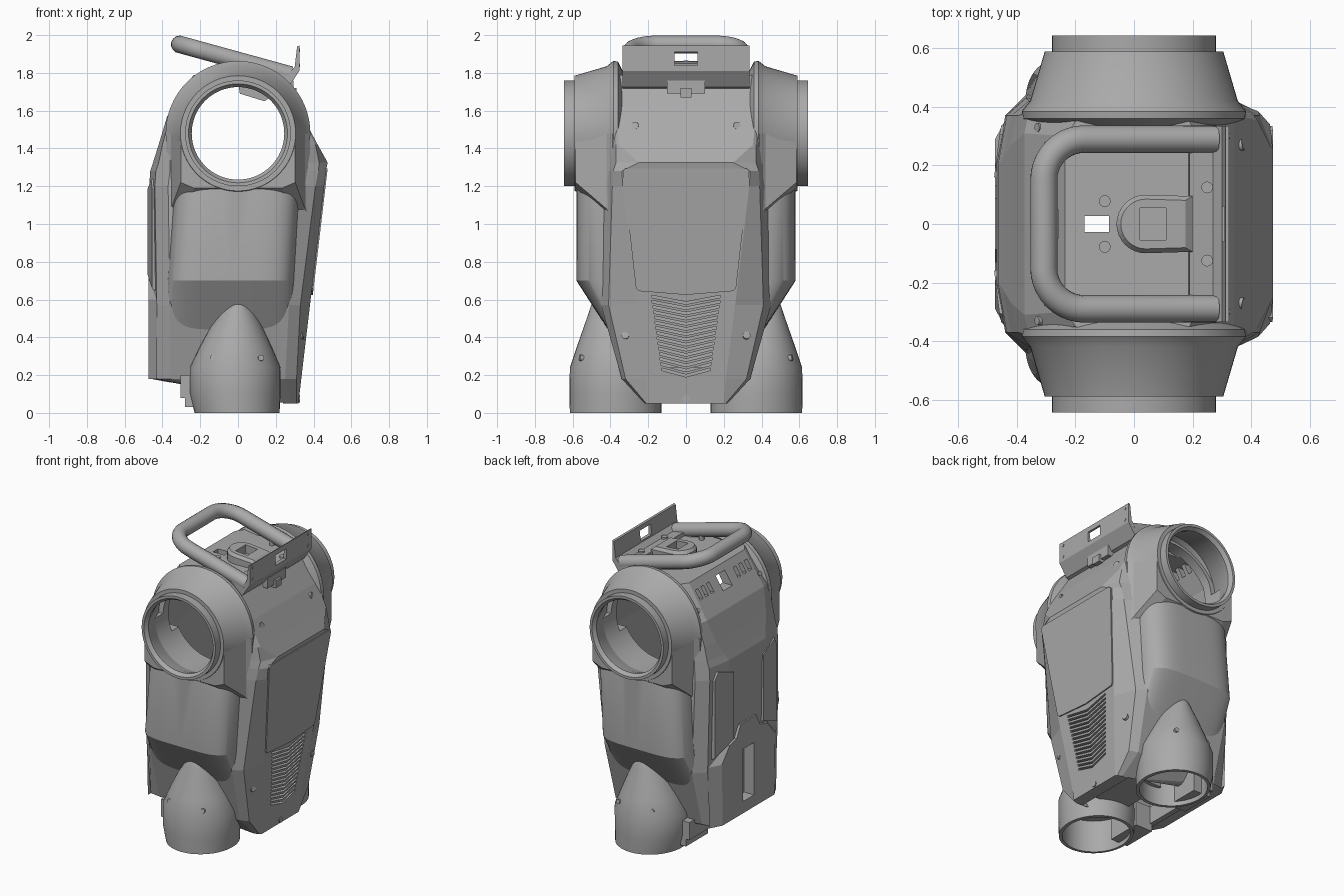
import bpy, bmesh, math
from mathutils import Vector

old = bpy.data.objects.get("Cube")
if old:
    bpy.data.objects.remove(old)

grey = bpy.data.materials.new("shell_grey")
grey.use_nodes = True
grey.diffuse_color = (0.4, 0.4, 0.4, 1)
grey.node_tree.nodes["Principled BSDF"].inputs["Base Color"].default_value = (0.4, 0.4, 0.4, 1)


def finish(name, bm, smooth=False):
    bmesh.ops.recalc_face_normals(bm, faces=bm.faces)
    me = bpy.data.meshes.new(name)
    bm.to_mesh(me)
    bm.free()
    me.materials.append(grey)
    ob = bpy.data.objects.new(name, me)
    bpy.context.collection.objects.link(ob)
    if smooth:
        soften(ob)
    return ob


def soften(ob):
    bpy.ops.object.select_all(action="DESELECT")
    ob.select_set(True)
    bpy.context.view_layer.objects.active = ob
    bpy.ops.object.shade_smooth_by_angle(angle=math.radians(26))


def loft(name, rings, smooth=False, closed=False):
    """Bridge equal-length rings of points, capping the ends unless closed."""
    bm = bmesh.new()
    rows = [[bm.verts.new(p) for p in r] for r in rings]
    n = len(rows[0])
    for a, b in list(zip(rows, rows[1:])) + ([(rows[-1], rows[0])] if closed else []):
        for i in range(n):
            j = (i + 1) % n
            bm.faces.new((a[i], a[j], b[j], b[i]))
    if not closed:
        bm.faces.new(rows[0])
        bm.faces.new(rows[-1])
    return finish(name, bm, smooth)


def along_y(pts, a, b):
    return [[(x, y, z) for x, z in pts] for y in (a, b)]


def along_x(pts, a, b):
    return [[(x, y, z) for y, z in pts] for x in (a, b)]


def box(x0, x1, y0, y1, z0, z1):
    return along_y([(x0, z0), (x1, z0), (x1, z1), (x0, z1)], y0, y1)


def disc(name, pos, axis, r, depth, n=16):
    q = Vector(axis).to_track_quat("Z", "Y")
    rings = [[Vector(pos) + q @ Vector((r * math.cos(t), r * math.sin(t), h))
              for t in (2 * math.pi * i / n for i in range(n))] for h in (-depth, depth)]
    return loft(name, rings, True)


def cut(ob, cutter):
    mod = ob.modifiers.new("cut", "BOOLEAN")
    mod.operation, mod.solver, mod.object = "DIFFERENCE", "EXACT", cutter
    bpy.context.view_layer.update()
    ev = ob.evaluated_get(bpy.context.evaluated_depsgraph_get())
    me = bpy.data.meshes.new_from_object(ev)
    ob.modifiers.clear()
    ob.data = me
    bpy.data.objects.remove(cutter)


def chest_x(z):
    return 0.32 + (z - 0.05) * 0.118


# Torso shell: front edge, front corner, side, back corner, back edge per height
def section(z, front, corner, side, back_corner, back):
    (s1, s2, sy) = side
    half = [front, corner, (s1, sy), (s2, sy), back_corner, back]
    return [(x, y, z) for x, y in half] + [(x, -y, z) for x, y in reversed(half)]


torso = loft("torso_shell", [
    section(0.05, (0.32, 0.2), (0.31, 0.21), (0.28, 0.25, 0.22), (0.24, 0.21), (0.23, 0.2)),
    section(0.18, (0.335, 0.21), (0.31, 0.32), (0.25, -0.36, 0.34), (-0.43, 0.33), (-0.46, 0.25)),
    section(0.57, (0.381, 0.26), (0.33, 0.41), (0.27, -0.36, 0.45), (-0.43, 0.38), (-0.46, 0.22)),
    section(1.2, (0.456, 0.335), (0.41, 0.39), (0.33, -0.37, 0.43), (-0.44, 0.37), (-0.47, 0.2)),
    section(1.28, (0.465, 0.34), (0.425, 0.385), (0.335, -0.36, 0.42), (-0.435, 0.37), (-0.465, 0.2)),
    section(1.325, (0.475, 0.25), (0.43, 0.37), (0.335, -0.36, 0.42), (-0.42, 0.37), (-0.45, 0.22)),
    section(1.42, (0.422, 0.355), (0.41, 0.37), (0.34, -0.35, 0.41), (-0.4, 0.37), (-0.42, 0.27)),
    section(1.57, (0.342, 0.37), (0.335, 0.38), (0.3, -0.32, 0.4), (-0.36, 0.38), (-0.375, 0.31)),
    section(1.79, (0.2, 0.33), (0.19, 0.35), (0.16, -0.18, 0.36), (-0.2, 0.35), (-0.235, 0.3))])
cut(torso, loft("cavity", [
    [(b, -y, z), (f, -y, z), (f, y, z), (b, y, z)] for z, b, f, y in
    ((-0.1, -0.36, 0.2, 0.17), (0.18, -0.36, 0.27, 0.27), (0.57, -0.38, 0.33, 0.36),
     (1.3, -0.38, 0.4, 0.36), (1.56, -0.3, 0.28, 0.34), (1.74, -0.2, 0.15, 0.3))]))
for s in (1, -1):
    cut(torso, disc("bore", (0, s * 0.38, 1.48), (0, 1, 0), 0.285, 0.1, n=64))

# Chevron vents through the chest
for i in range(15):
    z = 0.19 + i * 0.0275
    w = 0.13 + i * 0.0038
    vee = [(-w, z + 0.035), (0, z), (w, z + 0.035), (w, z + 0.048), (0, z + 0.013), (-w, z + 0.048)]
    cut(torso, loft("vent_cutter", along_x(vee, 0.22, 0.55)))

# Deck slot and the windows in the rear slope
cut(torso, loft("deck_slot", box(-0.17, -0.085, -0.027, 0.027, 1.6, 2)))
cut(torso, loft("rear_window", along_x([(-0.05, 1.66), (0.05, 1.66), (0.05, 1.75), (-0.05, 1.75)], -0.5, -0.17)))
for s in (1, -1):
    for y in (0.13, 0.19, 0.25):
        cut(torso, loft("rear_slit", along_x(
            [(s * y, 1.68), (s * (y + 0.03), 1.68), (s * (y + 0.03), 1.74), (s * y, 1.74)], -0.5, -0.2)))

# Chest access panel with a pointed lower edge
outline = [(-0.335, 1.28), (-0.32, 1.295), (0.32, 1.295), (0.335, 1.28), (0.265, 0.66), (0.25, 0.645),
           (0, 0.625), (-0.25, 0.645), (-0.265, 0.66)]
loft("chest_panel", [[(chest_x(z) + d, y, z) for y, z in outline] for d in (-0.02, 0.008)])

# Lower back block with a central recess, and shallow ribs above it
block = [(0.33, 0.18), (0.34, 0.6), (0.24, 0.7), (0.15, 0.72), (0.1, 0.8)]
block = block + [(-y, z) for y, z in reversed(block)]
back_block = loft("back_block", [[(-0.43, y * 1.1, z) for y, z in block], [(-0.475, y * 0.85, z) for y, z in block]])
slot = [(-0.06, 0.26), (0.06, 0.26), (0.06, 0.62), (-0.06, 0.62)]
for part in (back_block, torso):
    cut(part, loft("slot_cutter", along_x(slot, -0.6, -0.4)))
for s in (1, -1):
    rib = [(0.14, 0.72), (0.36, 0.64), (0.36, 1.2), (0.32, 1.25), (0.14, 1.2)]
    loft("back_rib", [[(-0.42, s * y, z) for y, z in rib],
                      [(-0.478 + max(0, y - 0.2) * 0.15, s * (0.24 + (y - 0.24) * 0.8), 0.95 + (z - 0.95) * 0.95)
                       for y, z in rib]])


# Shoulder barrels, side columns and legs on both sides
def arc_section(z, xl, xr, yo, s, p, n=48):
    pts = []
    for i in range(n + 1):
        t = math.pi * i / n
        c = math.copysign(abs(math.cos(t)) ** p, math.cos(t))
        pts.append(((xl + xr) / 2 + (xr - xl) / 2 * c, s * (0.28 + (yo - 0.28) * abs(math.sin(t)) ** p), z))
    return pts


def ellipse(z, cx, rx, y0, y1, s, n=40):
    return [(cx + rx * math.cos(t), s * ((y0 + y1) / 2 + (y1 - y0) / 2 * math.sin(t)), z)
            for t in (2 * math.pi * i / n for i in range(n))]


for s in (1, -1):
    profile = [(0.33, 0.32), (0.36, 0.38), (0.385, 0.383), (0.42, 0.355), (0.59, 0.305), (0.59, 0.28),
               (0.645, 0.28), (0.645, 0.262), (0.62, 0.245), (0.59, 0.25), (0.4, 0.32), (0.34, 0.3)]
    loft("shoulder_barrel", [[(r * math.cos(t), s * y, 1.48 + r * math.sin(t)) for y, r in profile]
                             for t in (2 * math.pi * i / 64 for i in range(64))], True, True)
    # Straight-sided skirt carrying the barrel down onto the column
    skirt = loft("shoulder_skirt", [[(-w, s * y, 1.48), (w, s * y, 1.48), (w, s * y, z + 0.03),
                                     (w - 0.07, s * y, z), (0.07 - w, s * y, z), (-w, s * y, z + 0.03)]
                                    for y, w, z in ((0.36, 0.383, 1.0), (0.39, 0.381, 1.0), (0.42, 0.355, 1.05),
                                                    (0.584, 0.303, 1.19))])
    cut(skirt, disc("bore", (0, s * 0.5, 1.48), (0, 1, 0), 0.285, 0.5, n=64))
    # Column with a sharp lower edge and an underside sloping inwards
    sides = ((0.28, -0.4, 0.28, 0.31, 0.45), (0.7, -0.375, 0.3, 0.58, 0.45), (1.2, -0.34, 0.33, 0.58, 0.5),
             (1.35, -0.34, 0.33, 0.54, 0.6))
    column = loft("side_column", [arc_section(z, a, b, y, s, p) for z, a, b, y, p in sides])
    cut(column, disc("bore", (0, s * 0.5, 1.48), (0, 1, 0), 0.285, 0.5, n=64))
    soften(column)

    leg = loft("leg_socket", [ellipse(z, cx, rx, y0, y1, s) for z, cx, rx, y0, y1 in (
        (0, -0.005, 0.225, 0.13, 0.615), (0.1, -0.015, 0.24, 0.13, 0.617), (0.24, -0.015, 0.24, 0.14, 0.615),
        (0.35, -0.012, 0.19, 0.2, 0.578), (0.45, -0.008, 0.14, 0.26, 0.543),
        (0.53, -0.002, 0.095, 0.3, 0.515), (0.57, 0, 0.065, 0.34, 0.502), (0.595, 0, 0.025, 0.38, 0.49))])
    cut(leg, loft("leg_hollow", [ellipse(z, -0.008, 0.205, 0.152, 0.595, s) for z in (-0.1, 0.22)]))
    soften(leg)
    # Stepped plate behind each leg
    steps = [(-0.15, 0.03), (-0.28, 0.03), (-0.28, 0.08), (-0.305, 0.08), (-0.305, 0.2), (-0.15, 0.2)]
    loft("hip_step", along_y(steps, s * 0.16, s * 0.4))
    for x in (-0.13, 0.12):
        disc("leg_screw", (x, s * 0.552, 0.29), (x, s * 0.5, 0.1), 0.016, 0.012)
    for x, z, y in ((0.365, 1.52, 0.27), (0.337, 0.41, 0.32)):
        disc("chest_screw", (x, s * y, z), (1, s * 0.2, 0.2), 0.02, 0.008)
    for x in (0.07, 0.15):
        disc("handle_screw", (x, s * 0.27, 1.79), (0, 0, 1), 0.018, 0.03)
    disc("deck_screw", (-0.1, s * 0.078, 1.79), (0, 0, 1), 0.02, 0.006)
    disc("rear_screw", (-0.325, s * 0.33, 1.635), (-1, 0, 0.6), 0.016, 0.008)
disc("lower_screw", (0.32, 0, 0.075), (1, 0, 0), 0.02, 0.008)

# Stepped bridge between the legs
loft("pelvis_bridge", box(-0.07, 0.2, -0.18, 0.18, 0.12, 0.24))
loft("pelvis_rear_bar", box(-0.3, -0.265, -0.2, 0.2, 0.08, 0.2))

# Deck socket with a square well
arch = [(0.2, -0.095), (0.2, 0.095)] + [(0.04 - 0.1 * math.sin(t), 0.1 * math.cos(t))
                                        for t in (math.pi * i / 16 for i in range(17))]
socket = loft("deck_socket", [[(0.04 + (x - 0.04) * k, y * k, z - 0.27 * x * f) for x, y in arch]
                              for z, k, f in ((1.77, 1.0, 0), (1.84, 1.0, 0.27), (1.86, 0.85, 0.27))])
cut(socket, loft("socket_well", box(0.02, 0.11, -0.055, 0.055, 1.8, 2)))

# Front bracket: folded plate with a hand slot
fold = [(0.18, 1.76), (0.19, 1.815), (0.27, 1.80), (0.3, 1.83), (0.313, 1.94), (0.325, 1.945),
        (0.325, 1.81), (0.268, 1.725), (0.22, 1.71)]
bracket = loft("front_bracket", along_y(fold, -0.335, 0.335))
cut(bracket, loft("bracket_slot", box(0.2, 0.5, -0.06, 0.06, 1.84, 1.91)))
loft("bracket_latch", box(0.2, 0.295, -0.1, 0.1, 1.69, 1.76))
loft("latch_tab", box(0.2, 0.31, -0.03, 0.03, 1.67, 1.72))
for y in (-0.3, 0.3):
    for z in (1.84, 1.92):
        disc("bracket_screw", (0.322, y, z), (1, 0, 0), 0.01, 0.006)
for y in (-0.125, 0.125):
    disc("bracket_bolt", (0.25, y, 1.805), (0, 0, 1), 0.02, 0.012)
# Bracket inside the shoulder opening
loft("inner_bracket", along_y([(0.0, 1.75), (0.01, 1.69), (0.14, 1.65), (0.17, 1.67), (0.12, 1.75)], -0.1, 0.1))

# Carry handle: a U-shaped tube leaning up towards the rear
bend = [(-0.17 - 0.138 * math.sin(t), 0.152 + 0.138 * math.cos(t)) for t in (math.pi * i / 20 for i in range(11))]
path = [(0.28, 0.29)] + bend
path += [(x, -y) for x, y in reversed(path)]
curve = bpy.data.curves.new("handle_path", "CURVE")
curve.dimensions = "3D"
curve.bevel_depth, curve.bevel_resolution, curve.use_fill_caps = 0.047, 5, True
spline = curve.splines.new("POLY")
spline.points.add(len(path) - 1)
for p, (x, y) in zip(spline.points, path):
    p.co = (x, y, 1.866 - 0.275 * x, 1)
helper = bpy.data.objects.new("handle_path", curve)
bpy.context.collection.objects.link(helper)
bpy.context.view_layer.update()
tube = bpy.data.meshes.new_from_object(helper.evaluated_get(bpy.context.evaluated_depsgraph_get()))
bpy.data.objects.remove(helper)
tube.materials.clear()
tube.materials.append(grey)
handle = bpy.data.objects.new("carry_handle", tube)
bpy.context.collection.objects.link(handle)
soften(handle)
